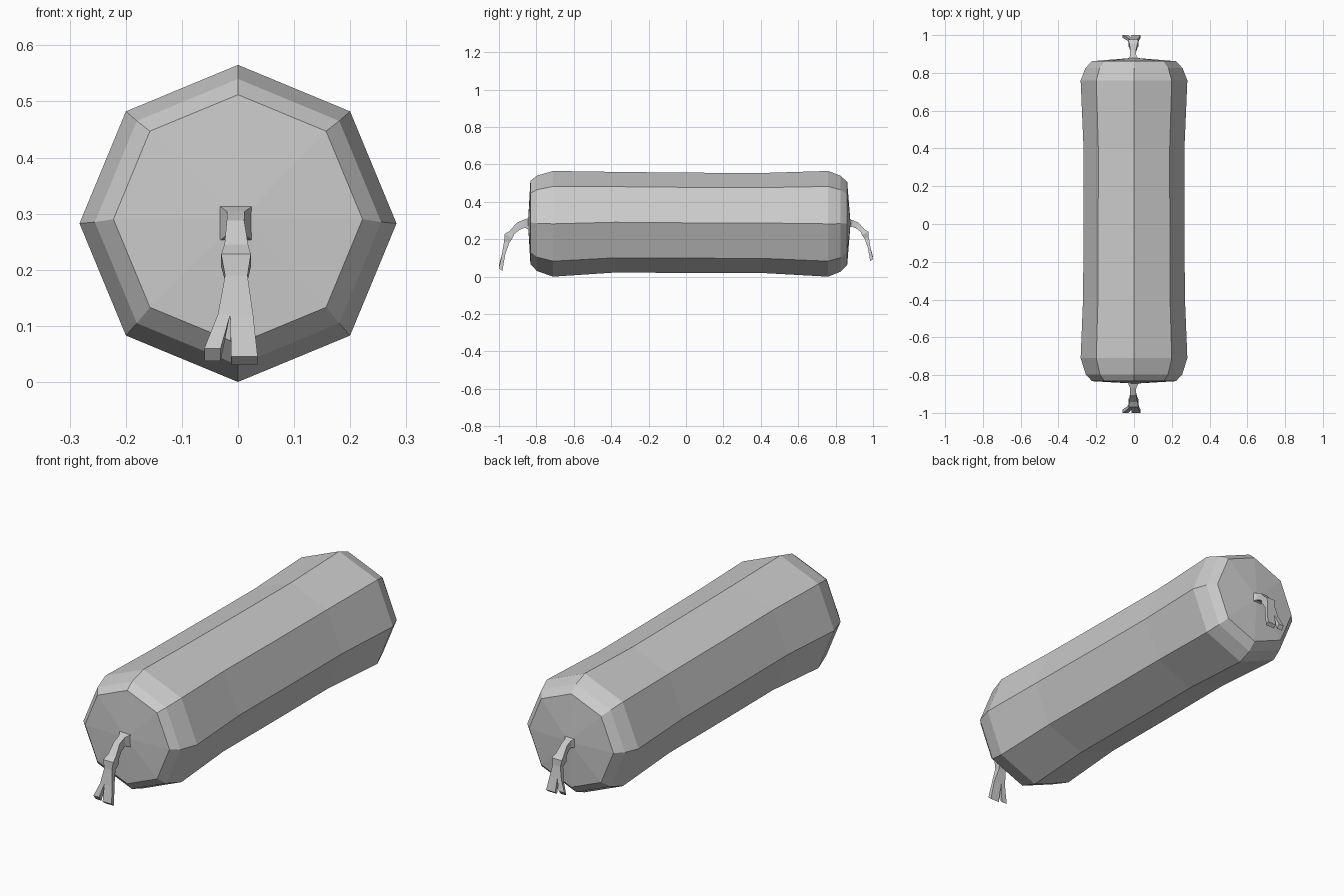
import bpy, bmesh
from math import sin, cos, pi

cube = bpy.data.objects.get("Cube")
if cube:
    bpy.data.objects.remove(cube, do_unlink=True)

mat = bpy.data.materials.new("grey_fabric")
mat.use_nodes = True
GREY = (0.6, 0.6, 0.6, 1)
mat.diffuse_color = GREY
mat.node_tree.nodes["Principled BSDF"].inputs["Base Color"].default_value = GREY


def loft(name, rings, tips=None):
    """Skin a list of point rings; close the ends with fans to tips or flat faces."""
    bm = bmesh.new()
    loops = [[bm.verts.new(p) for p in ring] for ring in rings]
    n = len(loops[0])
    for a, b in zip(loops, loops[1:]):
        for i in range(n):
            j = (i + 1) % n
            bm.faces.new((a[i], a[j], b[j], b[i]))
    for k, end in enumerate((loops[0], loops[-1])):
        if tips:
            c = bm.verts.new(tips[k])
            for i in range(n):
                bm.faces.new((end[i], end[(i + 1) % n], c))
        else:
            bm.faces.new(end)
    bmesh.ops.recalc_face_normals(bm, faces=bm.faces)
    mesh = bpy.data.meshes.new(name)
    bm.to_mesh(mesh)
    bm.free()
    mesh.materials.append(mat)
    ob = bpy.data.objects.new(name, mesh)
    bpy.context.collection.objects.link(ob)


# Bolster body: octagonal rings of (y, radius, centre height), slim in the middle
profile = [(-.832, .222, .29), (-.797, .255, .285), (-.71, .2825, .2825),
           (-.38, .269, .291), (0, .268, .288), (.4, .267, .287),
           (.76, .2825, .2825), (.825, .257, .283), (.862, .222, .285)]
loft("bolster_body",
     [[(r * cos(i * pi / 4), y, z + r * sin(i * pi / 4)) for i in range(8)]
      for y, r, z in profile],
     [(.005, -.845, .29), (0, .88, .285)])

# Tassel sections: outer (out, z), inner (out, z), x range; out runs away from the body
cord = [(.836, .315, .836, .25, -.035, .028),
        (.868, .304, .862, .262, -.02, .012),
        (.905, .288, .89, .25, -.02, .011),
        (.942, .245, .918, .228, -.024, .018),
        (.97, .228, .928, .205, -.03, .023),
        (.972, .19, .945, .18, -.023, .017),
        (.984, .12, .966, .12, -.036, .027)]
left_prong = [(.984, .12, .966, .12, -.014, .027),
              (1.0, .045, .982, .03, -.012, .035)]
right_prong = [(.984, .12, .966, .12, -.036, -.014),
               (1.0, .06, .982, .037, -.06, -.031)]


def front_place(x, out, z):
    return (x, -out, z)


def back_place(x, out, z):
    return (x, .866 + (out - .836) * .817, .31 + (z - .315) * .8)


for end, place in (("front", front_place), ("back", back_place)):
    for part, sections in (("cord", cord), ("left_prong", left_prong),
                           ("right_prong", right_prong)):
        loft(f"{end}_tassel_{part}",
             [[place(x0, a, za), place(x1, a, za), place(x1, b, zb), place(x0, b, zb)]
              for a, za, b, zb, x0, x1 in sections])
